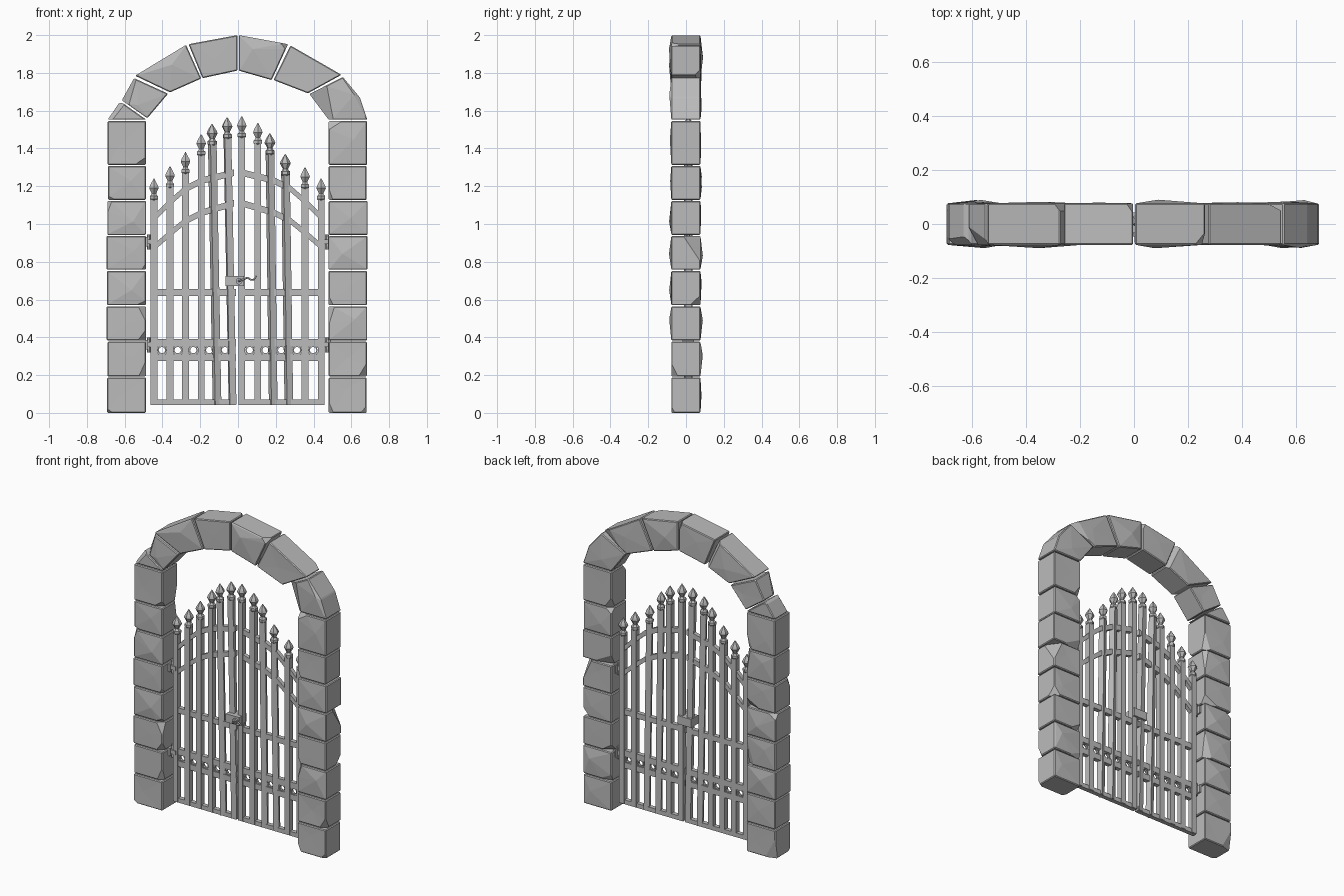
import bpy, bmesh, math, random
from mathutils import Vector, Matrix

random.seed(7)
cube = bpy.data.objects.get("Cube")
if cube:
    bpy.data.objects.remove(cube, do_unlink=True)

grey = bpy.data.materials.new("stone_grey")
grey.use_nodes = True
COLOUR = (0.5, 0.5, 0.5, 1)
grey.diffuse_color = COLOUR
grey.node_tree.nodes["Principled BSDF"].inputs["Base Color"].default_value = COLOUR

GATE_Y = 0.012


def finish(name, bm):
    bmesh.ops.recalc_face_normals(bm, faces=bm.faces)
    mesh = bpy.data.meshes.new(name)
    bm.to_mesh(mesh)
    bm.free()
    mesh.materials.append(grey)
    obj = bpy.data.objects.new(name, mesh)
    bpy.context.collection.objects.link(obj)
    return obj


def prism(bm, outline, y0, y1):
    """Extrude an x,z outline from y0 to y1."""
    front = bm.faces.new([bm.verts.new((x, y0, z)) for x, z in outline])
    new = bmesh.ops.extrude_face_region(bm, geom=[front])["geom"]
    verts = [v for v in new if isinstance(v, bmesh.types.BMVert)]
    bmesh.ops.translate(bm, vec=(0, y1 - y0, 0), verts=verts)


def box(bm, x0, x1, y0, y1, z0, z1):
    prism(bm, [(x0, z0), (x1, z0), (x1, z1), (x0, z1)], y0, y1)


def lathe(bm, x, y, profile, sides=6):
    """Stack rings of (radius, z) into a turned solid."""
    rings = []
    for r, z in profile:
        rings.append([bm.verts.new((x + r * math.cos(math.tau * (i + .5) / sides),
                                    y + r * math.sin(math.tau * (i + .5) / sides), z))
                      for i in range(sides)])
    for a, b in zip(rings, rings[1:]):
        for i in range(sides):
            j = (i + 1) % sides
            bm.faces.new((a[i], a[j], b[j], b[i]))
    bm.faces.new(rings[0])
    bm.faces.new(rings[-1])


def ring(bm, x, z, inner, outer, y0, y1, sides=10):
    """Flat ring facing the front."""
    loops = []
    for r, y in ((inner, y0), (outer, y0), (outer, y1), (inner, y1)):
        loops.append([bm.verts.new((x + r * math.cos(math.tau * i / sides), y,
                                    z + r * math.sin(math.tau * i / sides)))
                      for i in range(sides)])
    for k in range(4):
        a, b = loops[k], loops[(k + 1) % 4]
        for i in range(sides):
            j = (i + 1) % sides
            bm.faces.new((a[i], a[j], b[j], b[i]))


def tube(name, points, radius):
    curve = bpy.data.curves.new(name, "CURVE")
    curve.dimensions = "3D"
    curve.bevel_depth = radius
    curve.bevel_resolution = 1
    curve.use_fill_caps = True
    spline = curve.splines.new("POLY")
    spline.points.add(len(points) - 1)
    for p, co in zip(spline.points, points):
        p.co = (*co, 1)
    curve.materials.append(grey)
    obj = bpy.data.objects.new(name, curve)
    bpy.context.collection.objects.link(obj)


def stone(name, outline, chips=2):
    """Rough block: bevelled prism, chipped corners, uneven front and back."""
    bm = bmesh.new()
    prism(bm, outline, -0.078, 0.077)
    bmesh.ops.recalc_face_normals(bm, faces=bm.faces)
    bmesh.ops.bevel(bm, geom=bm.edges[:], offset=0.005, segments=1, affect="EDGES")
    centre = sum((v.co for v in bm.verts), Vector()) / len(bm.verts)
    for _ in range(chips):
        corner = random.choice(bm.verts[:]).co.copy()
        d = corner - centre
        n = Vector((math.copysign(random.uniform(.2, .9), d.x),
                    math.copysign(random.uniform(.5, 1), d.y),
                    math.copysign(random.uniform(.1, .8), d.z))).normalized()
        cut = bmesh.ops.bisect_plane(bm, geom=bm.verts[:] + bm.edges[:] + bm.faces[:],
                                     plane_co=corner - n * random.uniform(.008, .024),
                                     plane_no=n, clear_outer=True)["geom_cut"]
        bmesh.ops.holes_fill(bm, edges=[e for e in cut if isinstance(e, bmesh.types.BMEdge)])
    bm.normal_update()
    broad = [f for f in bm.faces if abs(f.normal.y) > .95 and f.calc_area() > .008]
    for v in bmesh.ops.poke(bm, faces=broad)["verts"]:
        side = math.copysign(1, v.co.y)
        v.co += Vector((random.uniform(-.05, .05), side * random.uniform(-.003, .014),
                        random.uniform(-.04, .04)))
    finish(name, bm)


# Pillars of stacked blocks
courses = [0, .19, .38, .567, .755, .94, 1.125, 1.31, 1.548]
for side, inner, outer in (("right", -.487, -.692), ("left", .48, .685)):
    for i, (z0, z1) in enumerate(zip(courses, courses[1:])):
        a, b = inner, outer + random.uniform(-.004, .004)
        lo, hi = z0 + (.003 if i else 0), z1 - .003
        stone(f"{side}_pillar_block_{i + 1}", [(a, lo), (b, lo), (b, hi), (a, hi)])

# Arch blocks
arch = [
    [(-.69, 1.552), (-.63, 1.64), (-.61, 1.64), (-.485, 1.552)],
    [(-.615, 1.655), (-.55, 1.772), (-.37, 1.69), (-.48, 1.56)],
    [(-.545, 1.785), (-.275, 1.948), (-.195, 1.77), (-.36, 1.697)],
    [(-.262, 1.952), (-.003, 2), (-.003, 1.812), (-.188, 1.772)],
    [(.004, 2), (.265, 1.952), (.178, 1.762), (.004, 1.812)],
    [(.278, 1.945), (.548, 1.79), (.37, 1.692), (.188, 1.762)],
    [(.555, 1.778), (.645, 1.67), (.685, 1.552), (.48, 1.552), (.378, 1.688)],
]
for i, outline in enumerate(arch):
    stone(f"arch_block_{i + 1}", outline, 1)

# Gate bars: foot x, top x, tip height, twist for the bent ones
right_bars = [(-.445, -.445, 1.24, 0), (-.36, -.36, 1.305, 0), (-.278, -.278, 1.38, 0),
              (-.195, -.195, 1.475, 0), (-.11, -.138, 1.53, .4), (-.028, -.058, 1.565, .2)]
left_bars = [(.02, .02, 1.57, 0), (.105, .105, 1.535, 0), (.187, .168, 1.48, .4),
             (.27, .25, 1.37, .4), (.355, .355, 1.30, 0), (.44, .44, 1.24, 0)]
W = .0175


def leaf(side, bars, x0, x1):
    for i, (foot, top, tip, twist) in enumerate(bars):
        bm = bmesh.new()
        box(bm, -W, W, -W, W, .045, tip - .11)
        # Collar and spearhead
        lathe(bm, 0, 0, [(.018, tip - .115), (.025, tip - .108), (.025, tip - .092),
                         (.017, tip - .086), (.014, tip - .078), (.029, tip - .05),
                         (.024, tip - .036), (.002, tip)])
        bmesh.ops.rotate(bm, verts=bm.verts, cent=(0, 0, 0), matrix=Matrix.Rotation(twist, 3, "Z"))
        for v in bm.verts:
            v.co.x += foot + (top - foot) * v.co.z / tip
            v.co.y += GATE_Y
        finish(f"{side}_gate_bar_{i + 1}", bm)

    # Straight rails
    bm = bmesh.new()
    for z0, z1 in ((.042, .07), (.275, .312), (.352, .39), (.62, .655)):
        box(bm, x0, x1, GATE_Y - .014, GATE_Y + .014, z0, z1)
    finish(f"{side}_gate_rails", bm)

    # Curved rails
    s = -1 if side == "right" else 1
    for name, heights in (("upper", (1.035, 1.115, 1.185, 1.23, 1.272)),
                          ("lower", (.88, .95, 1.015, 1.06, 1.11))):
        bm = bmesh.new()
        xs = [s * x for x in (.44, .36, .28, .19, .02)]
        path = list(zip(xs, heights))
        prism(bm, [(x, z + W) for x, z in path] + [(x, z - W) for x, z in path[::-1]],
              GATE_Y - .013, GATE_Y + .013)
        finish(f"{side}_gate_{name}_curved_rail", bm)

    # Pierced ornaments between the lower rails
    bm = bmesh.new()
    for a, b in zip(bars, bars[1:]):
        x = (a[0] + b[0]) / 2
        ring(bm, x, .332, .017, .024, GATE_Y - .009, GATE_Y + .009)
        for dx in (-.019, .019):
            for dz in (-.019, .019):
                ring(bm, x + dx, .332 + dz, .003, .009, GATE_Y - .012, GATE_Y + .012, 6)
    finish(f"{side}_gate_ornaments", bm)

    # Hinges: pin, strap and wall plate
    for label, z in (("lower", .36), ("upper", .905)):
        bm = bmesh.new()
        lathe(bm, s * .472, GATE_Y, [(.011, z - .04), (.011, z + .04)], 8)
        box(bm, s * .44, s * .5, GATE_Y - .022, GATE_Y + .01, z - .012, z + .014)
        box(bm, s * .476, s * .492, GATE_Y - .03, GATE_Y + .03, z - .025, z + .025)
        finish(f"{side}_{label}_hinge", bm)


leaf("right", right_bars, -.462, -.01)
leaf("left", left_bars, .003, .458)

# Latch box, boss and curled handle
bm = bmesh.new()
box(bm, -.065, .032, GATE_Y - .045, GATE_Y + .03, .672, .726)
ring(bm, .006, .698, .006, .018, GATE_Y - .058, GATE_Y - .04)
finish("latch_box", bm)
tube("latch_handle", [(.006, -.035, .698), (.006, -.066, .698), (.03, -.07, .708),
                      (.05, -.07, .716), (.068, -.072, .705), (.085, -.074, .706),
                      (.097, -.07, .725)], .005)
